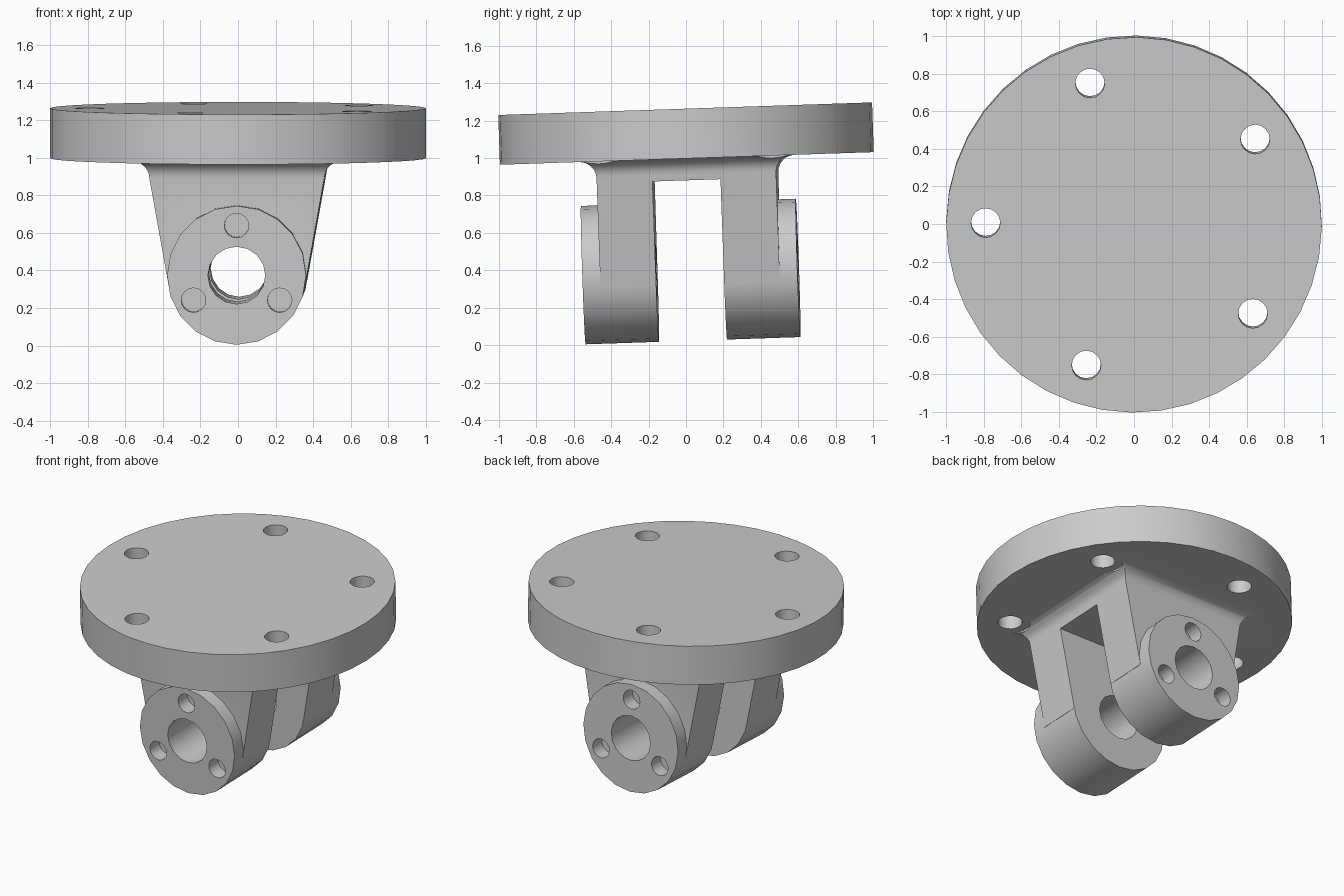
import bpy, bmesh
from math import radians, sin, cos, pi
from mathutils import Matrix

if "Cube" in bpy.data.objects:
    bpy.data.objects.remove(bpy.data.objects["Cube"], do_unlink=True)

grey = bpy.data.materials.new("machined_grey")
grey.use_nodes = True
grey.diffuse_color = (0.6, 0.6, 0.6, 1)
grey.node_tree.nodes["Principled BSDF"].inputs["Base Color"].default_value = (0.6, 0.6, 0.6, 1)

# Main dimensions, measured from the centre of the flange
HALF = 0.133        # half the flange thickness
HUB_Z = -0.738
HUB_R = 0.37
HUB_Y = 0.575       # outer face of the bosses
ARM_Y = 0.48        # outer face of the arms
SLOT_Y = 0.182
FILLET = 0.09


def new_object(name, bm):
    bmesh.ops.recalc_face_normals(bm, faces=bm.faces)
    mesh = bpy.data.meshes.new(name)
    bm.to_mesh(mesh)
    bm.free()
    mesh.materials.append(grey)
    ob = bpy.data.objects.new(name, mesh)
    bpy.context.collection.objects.link(ob)
    return ob


def cylinder(name, radius, start, end, sides, x=0, other=0, axis="Z"):
    """Cylinder from start to end along Z or Y; other is the remaining coordinate."""
    bm = bmesh.new()
    turn = Matrix.Rotation(pi / sides * (sides % 4 and 1), 4, "Z")
    mid = (start + end) / 2
    if axis == "Z":
        place = Matrix.Translation((x, other, mid)) @ turn
    else:
        place = Matrix.Translation((x, mid, other)) @ Matrix.Rotation(pi / 2, 4, "X") @ turn
    bmesh.ops.create_cone(bm, cap_ends=True, segments=sides, radius1=radius,
                          radius2=radius, depth=abs(end - start), matrix=place)
    return new_object(name, bm)


def combine(target, tool, operation):
    mod = target.modifiers.new(operation, "BOOLEAN")
    mod.operation = operation
    mod.solver = "EXACT"
    mod.object = tool
    bpy.context.view_layer.objects.active = target
    bpy.ops.object.modifier_apply(modifier=mod.name)
    bpy.data.objects.remove(tool, do_unlink=True)


# Tapered arm block that flares into the flange with a fillet
top_x = 0.466
low = -HALF - FILLET
rings = [(0.362, ARM_Y, HUB_Z - 0.064)]
for i in range(7):
    t = i / 6 * pi / 2
    flare = FILLET * (1 - cos(t))
    rings.append((top_x + flare, ARM_Y + flare, low + FILLET * sin(t)))
rings.append((rings[-1][0], rings[-1][1], -HALF / 2))

bm = bmesh.new()
loops = [[bm.verts.new((sx * x, sy * y, z)) for sx, sy in ((-1, -1), (1, -1), (1, 1), (-1, 1))]
         for x, y, z in rings]
for a, b in zip(loops, loops[1:]):
    for k in range(4):
        n = (k + 1) % 4
        bm.faces.new((a[k], a[n], b[n], b[k]))
bm.faces.new(loops[0])
bm.faces.new(loops[-1])
arms = new_object("arms", bm)

# Bolt clearance cut into the fillet corners
bolts = [(0.79 * cos(radians(36 + 72 * i)), 0.79 * sin(radians(36 + 72 * i))) for i in range(5)]
for x, y in bolts:
    combine(arms, cylinder("clearance", 0.13, -0.4, 0, 24, x, y), "DIFFERENCE")

# Flange, arms and hub joined into one casting
body = cylinder("clevis_flange", 1.0, -HALF, HALF, 40)
combine(body, arms, "UNION")
combine(body, cylinder("hub", HUB_R, -HUB_Y, HUB_Y, 20, 0, HUB_Z, "Y"), "UNION")

# Slot between the arms
bm = bmesh.new()
bmesh.ops.create_cube(bm, size=1, matrix=Matrix.Translation((0, 0, -0.75))
                      @ Matrix.Diagonal((2, 2 * SLOT_Y, 1, 1)))
combine(body, new_object("slot", bm), "DIFFERENCE")

# Pin bore and flange bolt holes
combine(body, cylinder("bore", 0.153, -1, 1, 16, 0, HUB_Z, "Y"), "DIFFERENCE")
for x, y in bolts:
    combine(body, cylinder("bolt_hole", 0.078, -0.5, 0.5, 16, x, y), "DIFFERENCE")

# Three blind holes in each boss face
for side in (-1, 1):
    for angle in (90, 210, 330):
        x = 0.265 * cos(radians(angle))
        z = HUB_Z + 0.265 * sin(radians(angle))
        combine(body, cylinder("blind_hole", 0.065, side * (HUB_Y - 0.1), side * 0.7, 16, x, z, "Y"),
                "DIFFERENCE")

# Slight lean and turn of the whole part, standing on the ground
body.data.transform(Matrix.Translation((0, 0, 1.131)) @ Matrix.Rotation(radians(1.93), 4, "X")
                    @ Matrix.Rotation(radians(-0.75), 4, "Z"))
body.data.materials.clear()
body.data.materials.append(grey)
for face in body.data.polygons:
    face.material_index = 0

bpy.ops.object.select_all(action="DESELECT")
body.select_set(True)
bpy.context.view_layer.objects.active = body
bpy.ops.object.shade_smooth_by_angle(angle=radians(32))
